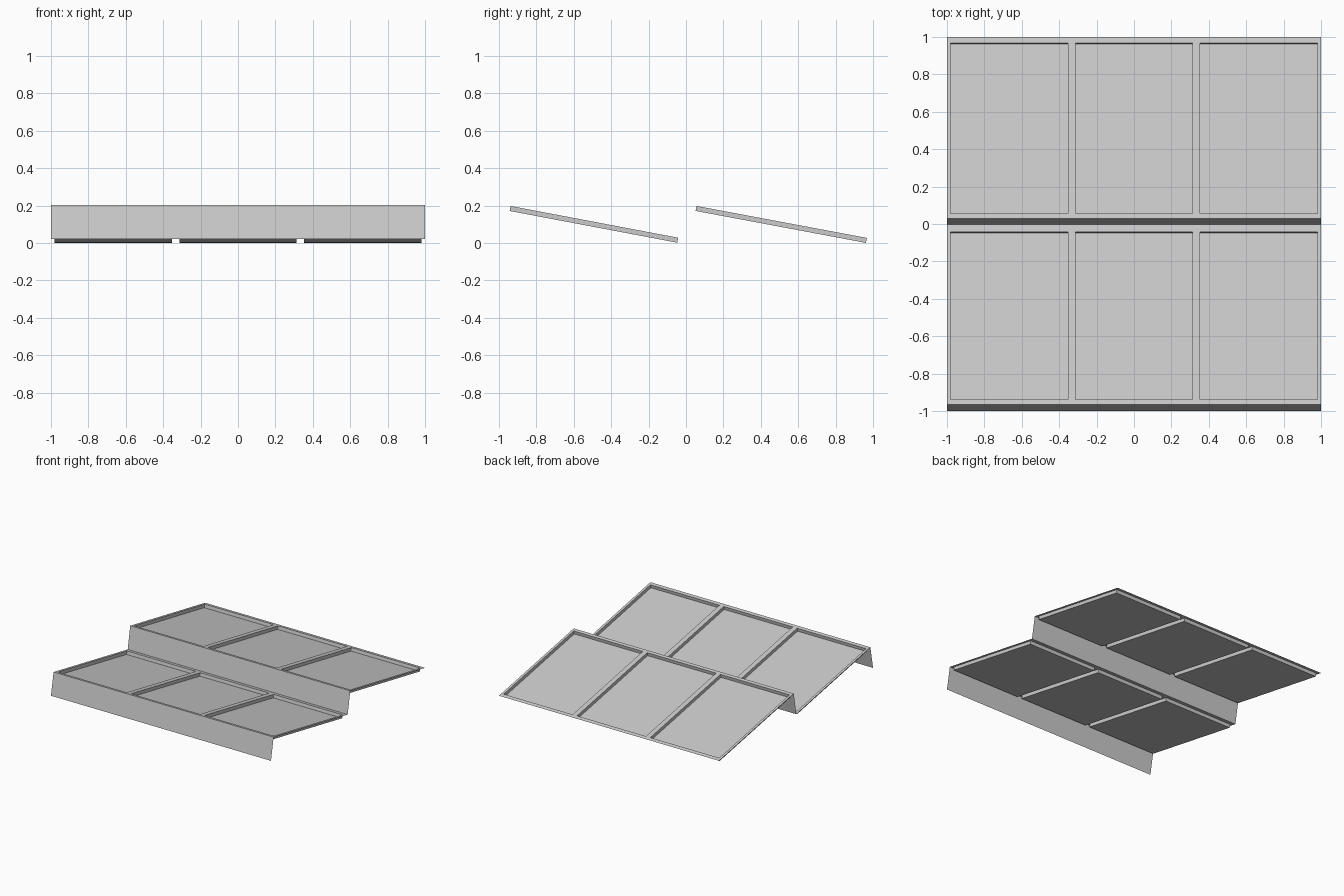
import bpy, bmesh
from mathutils import Vector

if "Cube" in bpy.data.objects:
    bpy.data.objects.remove(bpy.data.objects["Cube"])

grey = bpy.data.materials.new("light grey")
grey.use_nodes = True
colour = (0.6, 0.6, 0.6, 1)
grey.diffuse_color = colour
grey.node_tree.nodes["Principled BSDF"].inputs["Base Color"].default_value = colour

RIDGE_Z, VALLEY_Z, DEPTH, GAP, BAYS = 0.203, 0.021, 0.027, 0.02, 3
WIDTH = 2 / BAYS


def make_object(name, quads):
    """Sheet object made of joined quads."""
    bm = bmesh.new()
    for quad in quads:
        bm.faces.new([bm.verts.new(p) for p in quad])
    bmesh.ops.remove_doubles(bm, verts=bm.verts, dist=1e-5)
    mesh = bpy.data.meshes.new(name)
    bm.to_mesh(mesh)
    bm.free()
    mesh.materials.append(grey)
    obj = bpy.data.objects.new(name, mesh)
    bpy.context.collection.objects.link(obj)


def build_row(name, front, ridge, tray_front, tray_back, back):
    slope = (VALLEY_Z - RIDGE_Z) / (back - ridge)
    down = Vector((0, slope, -1)).normalized() * DEPTH

    def on_slope(x, y):
        return Vector((x, y, RIDGE_Z + (y - ridge) * slope))

    # Upright face from the foot to the ridge
    make_object(name + "_riser", [[
        Vector((-1, front, VALLEY_Z)), Vector((1, front, VALLEY_Z)),
        on_slope(1, ridge), on_slope(-1, ridge)]])

    # Thin flat frame with an opening for every bay
    xs = [-1]
    for i in range(BAYS):
        xs += [-1 + i * WIDTH + GAP, -1 + (i + 1) * WIDTH - GAP]
    xs.append(1)
    ys = [ridge, tray_front, tray_back, back]
    frame = []
    for i, (x0, x1) in enumerate(zip(xs, xs[1:])):
        for j, (y0, y1) in enumerate(zip(ys, ys[1:])):
            corners = [on_slope(x0, y0), on_slope(x1, y0),
                       on_slope(x1, y1), on_slope(x0, y1)]
            if i % 2 == 0 or j != 1:
                frame.append(corners)
                continue
            # Sunken panel: floor and four walls facing the inside
            floor = [c + down for c in corners]
            walls = [[floor[k - 1], floor[k], corners[k], corners[k - 1]][::-1]
                     for k in range(4)]
            make_object(f"{name}_panel_{i // 2 + 1}", [floor] + walls)
    make_object(name + "_frame", frame)


build_row("front_row", -1, -0.966, -0.938, -0.042, -0.004)
build_row("back_row", -0.004, 0.029, 0.056, 0.967, 1)
